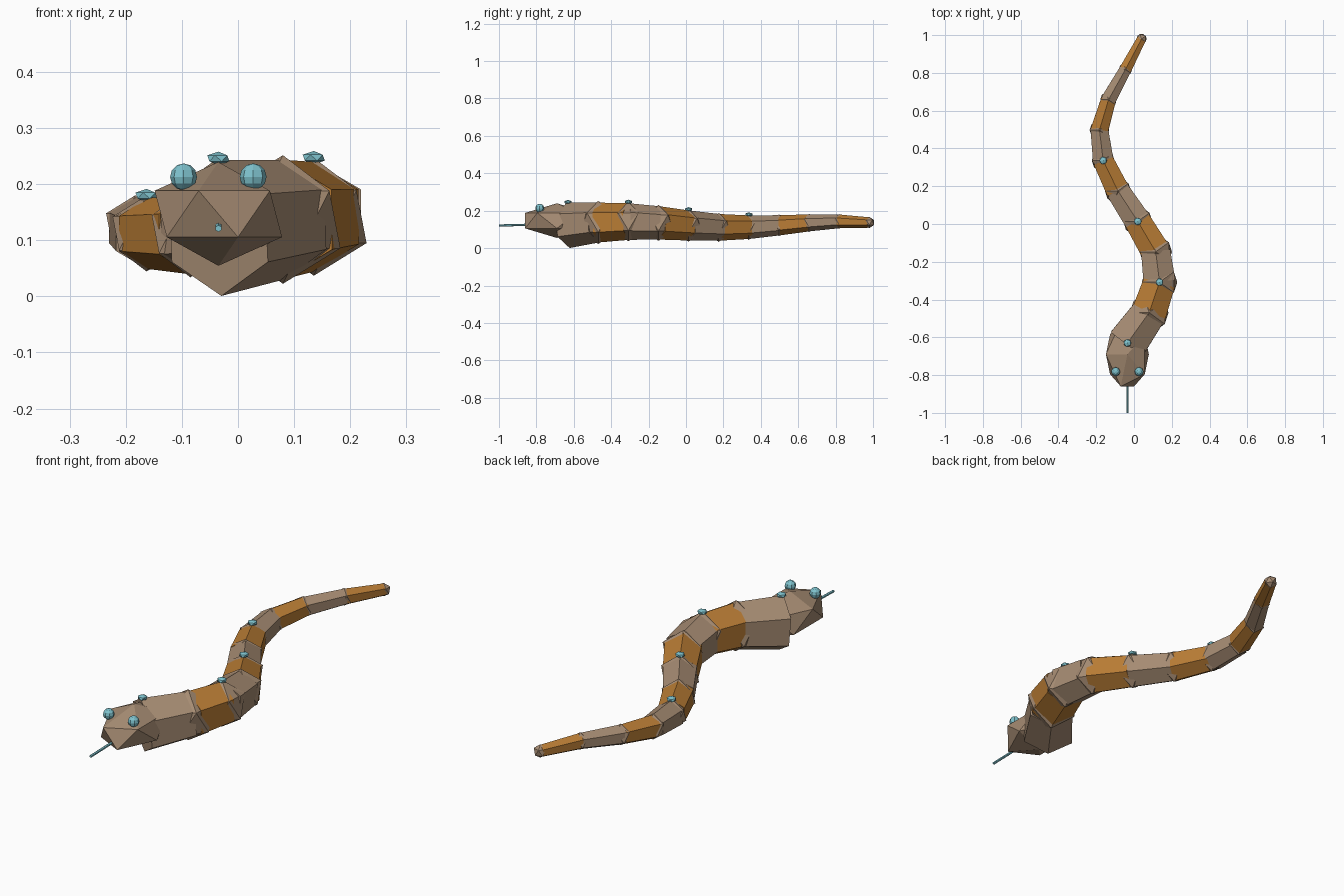
import bpy, bmesh, math
from mathutils import Vector, Matrix

cube = bpy.data.objects.get("Cube")
if cube:
    bpy.data.objects.remove(cube, do_unlink=True)


def material(name, rgb):
    m = bpy.data.materials.new(name)
    m.use_nodes = True
    m.diffuse_color = (*rgb, 1)
    m.node_tree.nodes["Principled BSDF"].inputs["Base Color"].default_value = (*rgb, 1)
    return m


brown = material("dusty_brown", (0.38, 0.26, 0.17))
orange = material("amber_orange", (0.48, 0.20, 0.035))
blue = material("pale_cyan", (0.21, 0.54, 0.61))


def finish(name, bm, mat):
    bmesh.ops.recalc_face_normals(bm, faces=bm.faces)
    mesh = bpy.data.meshes.new(name)
    bm.to_mesh(mesh)
    bm.free()
    mesh.materials.append(mat)
    obj = bpy.data.objects.new(name, mesh)
    bpy.context.collection.objects.link(obj)
    return obj


def ico(name, center, size, mat):
    """Faceted icosahedron, turned to face the front."""
    bm = bmesh.new()
    bmesh.ops.create_icosphere(bm, subdivisions=1, radius=1)
    bmesh.ops.transform(bm, verts=bm.verts, matrix=Matrix.Translation(center)
                        @ Matrix.Diagonal((*size, 1)) @ Matrix.Rotation(math.pi, 4, 'Z'))
    return finish(name, bm, mat)


def tube(name, a, b, ra, rb, mat):
    """Six-sided tapered tube with a ridge along its top."""
    axis = (b - a).normalized()
    side = axis.cross(Vector((0, 0, 1))).normalized()
    up = side.cross(axis)
    bm = bmesh.new()
    rings = []
    for p, r in ((a, ra), (b, rb)):
        rings.append([bm.verts.new(p + r * (math.cos(t) * up + math.sin(t) * side))
                      for t in (k * math.pi / 3 for k in range(6))])
    for k in range(6):
        n = (k + 1) % 6
        bm.faces.new((rings[0][k], rings[0][n], rings[1][n], rings[1][k]))
    bm.faces.new(rings[0])
    bm.faces.new(rings[1])
    return finish(name, bm, mat)


# Spine: sideways and vertical waves, evenly spaced along y
spine_x = [-0.035, 0.08, 0.135, 0.115, 0.02, -0.085, -0.163, -0.183, -0.135, -0.045, 0.04]
spine_z = [0.122, 0.137, 0.142, 0.135, 0.121, 0.111, 0.112, 0.122, 0.135, 0.143, 0.137]
joints = [Vector((x, -0.63 + 0.161 * i, z)) for i, (x, z) in enumerate(zip(spine_x, spine_z))]
radius = [0.124 - 0.0094 * i for i in range(len(joints))]

# Body segments in alternating colours, with a knobbly joint at each end
for i in range(len(joints) - 1):
    start = radius[i] * (0.93 if i else 0.98)
    tube(f"body_segment_{i + 1}", joints[i], joints[i + 1], start, radius[i + 1] * 0.93,
         orange if i % 2 else brown)
    ico(f"body_joint_{i + 1}", joints[i + 1], [radius[i + 1]] * 3, brown)

# Gems along the back
for i in (0, 2, 4, 6):
    ico(f"back_gem_{i // 2 + 1}", joints[i] + Vector((0, 0, radius[i])), (0.022, 0.022, 0.012), blue)

# Head
head = Vector((-0.035, -0.69, 0.147))
ico("head", head, (0.127, 0.2, 0.0925), brown)

# Eyes
for side, name in ((1, "left_eye"), (-1, "right_eye")):
    bm = bmesh.new()
    bmesh.ops.create_uvsphere(bm, u_segments=8, v_segments=6, radius=0.024)
    bmesh.ops.translate(bm, verts=bm.verts, vec=head + Vector((side * 0.062, -0.092, 0.066)))
    finish(name, bm, blue)

# Tongue
tube("tongue", Vector((-0.035, -0.8, 0.126)), Vector((-0.035, -1, 0.121)), 0.006, 0.006, blue)
